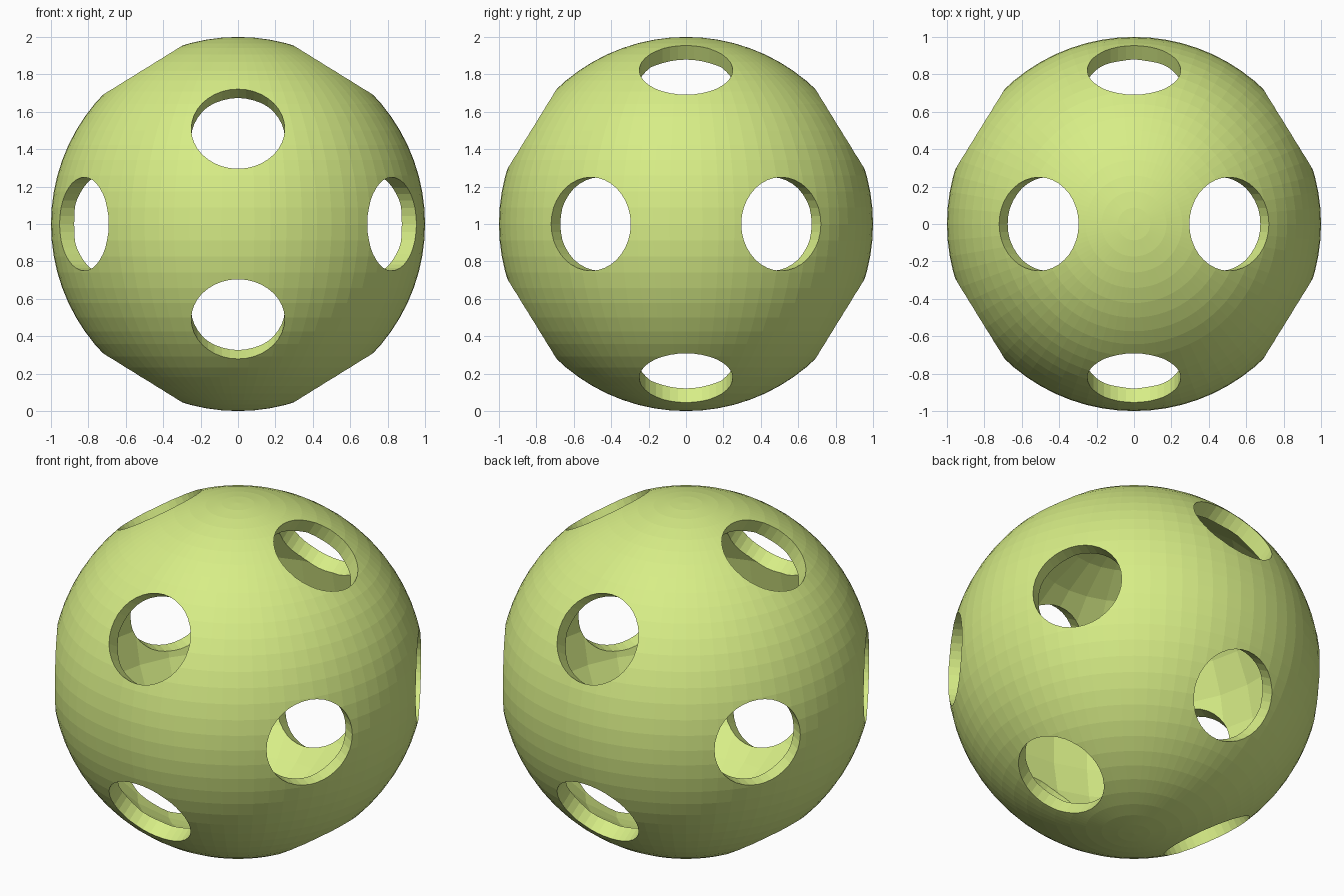
import bpy
import math
from mathutils import Vector

if "Cube" in bpy.data.objects:
    bpy.data.objects.remove(bpy.data.objects["Cube"])

OUTER, INNER, HOLE = 1.0, 0.918, 0.25
CENTRE = Vector((0, 0, 1))


def sphere(name, radius, segments):
    bpy.ops.mesh.primitive_uv_sphere_add(
        segments=segments, ring_count=segments // 2, radius=radius, location=CENTRE)
    obj = bpy.context.object
    obj.name = name
    return obj


def cut(target, cutter):
    mod = target.modifiers.new("cut", 'BOOLEAN')
    mod.operation = 'DIFFERENCE'
    mod.solver = 'EXACT'
    mod.object = cutter
    bpy.context.view_layer.objects.active = target
    bpy.ops.object.modifier_apply(modifier=mod.name)
    bpy.data.objects.remove(cutter, do_unlink=True)


# Smooth outer ball, hollowed by a coarser inner ball
shell = sphere("hollow_ball", OUTER, 72)
cut(shell, sphere("cavity_cutter", INNER, 30))

# Six through-drillings along the vertex axes of an icosahedron
phi = (1 + math.sqrt(5)) / 2
for s in (1, -1):
    for axis in ((1, 0, s * phi), (0, phi, s), (phi, s, 0)):
        turn = Vector(axis).to_track_quat('Z', 'Y').to_euler()
        bpy.ops.mesh.primitive_cylinder_add(
            vertices=36, radius=HOLE, depth=2.4, location=CENTRE, rotation=turn)
        drill = bpy.context.object
        drill.name = "drill_cutter"
        bpy.context.view_layer.update()
        cut(shell, drill)

# Lime colour, flat faces
mat = bpy.data.materials.new("lime")
mat.diffuse_color = (0.68, 0.85, 0.24, 1)
mat.use_nodes = True
mat.node_tree.nodes["Principled BSDF"].inputs["Base Color"].default_value = mat.diffuse_color
shell.data.materials.clear()
shell.data.materials.append(mat)
for p in shell.data.polygons:
    p.material_index = 0
    p.use_smooth = False
